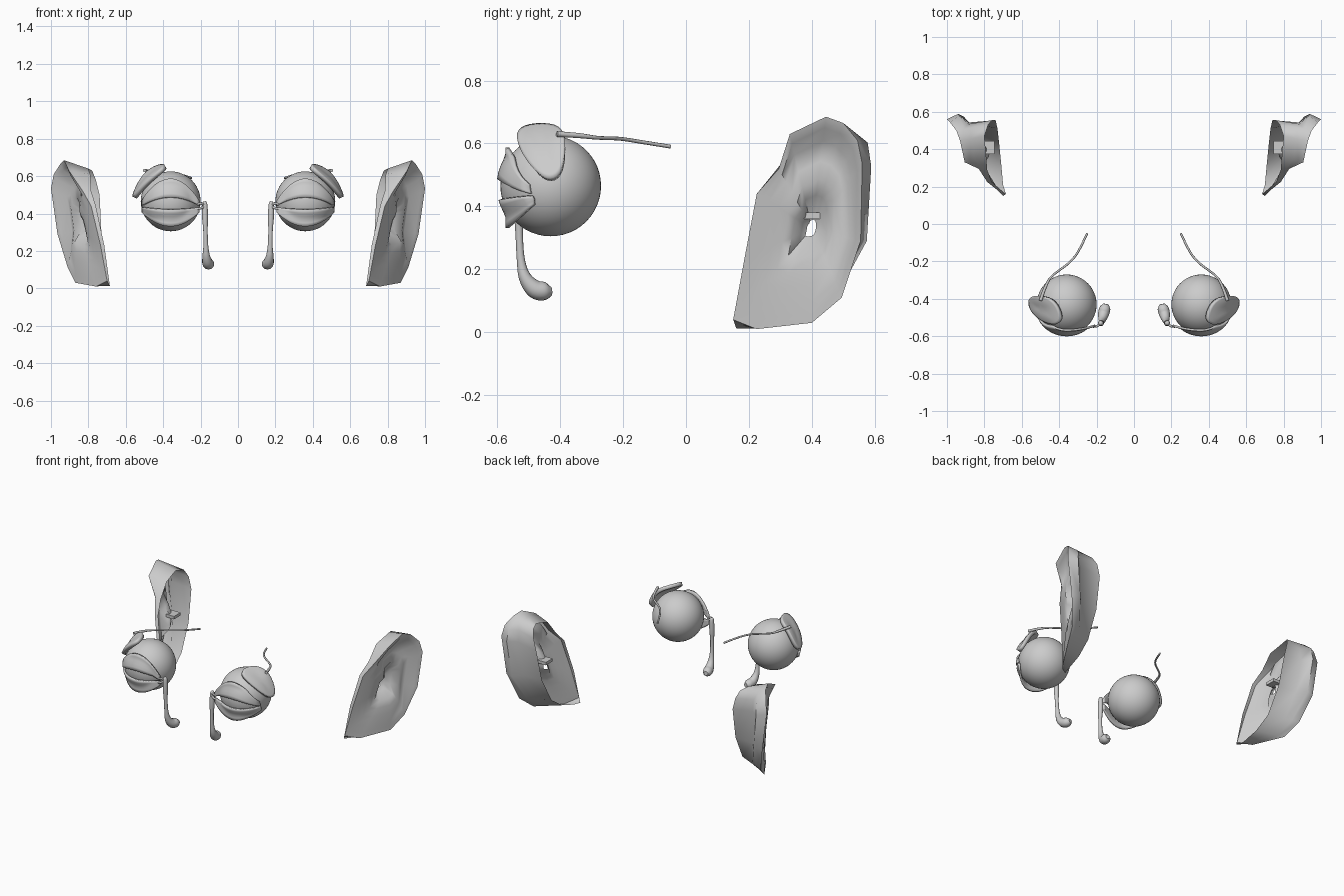
import bpy, bmesh, math
from mathutils import Vector

if "Cube" in bpy.data.objects:
    bpy.data.objects.remove(bpy.data.objects["Cube"])

EYE = Vector((0.36, -0.43, 0.465))


def finish(bm, name, angle=50, solid=0, subsurf=0):
    """Turn a bmesh of the +x side into a mirrored, smooth-shaded object."""
    bmesh.ops.recalc_face_normals(bm, faces=bm.faces[:])
    me = bpy.data.meshes.new(name)
    bm.to_mesh(me)
    bm.free()
    ob = bpy.data.objects.new(name, me)
    bpy.context.collection.objects.link(ob)
    bpy.ops.object.select_all(action='DESELECT')
    ob.select_set(True)
    bpy.context.view_layer.objects.active = ob
    bpy.ops.object.shade_smooth_by_angle(angle=math.radians(angle))
    if subsurf:
        ob.modifiers.new("Subdivision", 'SUBSURF').levels = subsurf
        ob.modifiers["Subdivision"].render_levels = subsurf
    if solid:
        m = ob.modifiers.new("Solidify", 'SOLIDIFY')
        m.thickness, m.offset = solid, 0
    m = ob.modifiers.new("Mirror", 'MIRROR')
    m.use_mirror_merge = False
    return ob


def loft(bm, rings, closed=True):
    """Bridge equal-length rows of points with quads."""
    rows = [[bm.verts.new(p) for p in r] for r in rings]
    n = len(rows[0])
    for a, b in zip(rows, rows[1:]):
        for i in range(n if closed else n - 1):
            j = (i + 1) % n
            bm.faces.new((a[i], a[j], b[j], b[i]))
    return rows


def tube(name, pts, sides=10, steps=4):
    """Round tube through (x, y, z, radius) points, eased between them."""
    P = [Vector(p) for p in pts]
    P = [P[0]] + P + [P[-1]]
    path = []
    for k in range(1, len(P) - 2):
        a, b, c, d = P[k - 1:k + 3]
        for s in range(steps):
            t = s / steps
            path.append(0.5 * (2 * b + (c - a) * t + (2 * a - 5 * b + 4 * c - d) * t * t
                               + (3 * b - a - 3 * c + d) * t ** 3))
    path.append(P[-1])
    rings = []
    for i, q in enumerate(path):
        d = (path[min(i + 1, len(path) - 1)] - path[max(i - 1, 0)]).to_3d().normalized()
        u = d.cross(Vector((1, 0.1, 0))).normalized()
        v = d.cross(u)
        rings.append([q.to_3d() + q.w * (u * math.cos(w) + v * math.sin(w))
                      for w in (2 * math.pi * k / sides for k in range(sides))])
    bm = bmesh.new()
    rows = loft(bm, rings)
    bm.faces.new(rows[0])
    bm.faces.new(rows[-1])
    return finish(bm, name)


def ball(name, centre, r):
    bm = bmesh.new()
    bmesh.ops.create_uvsphere(bm, u_segments=48, v_segments=24, radius=r)
    bmesh.ops.translate(bm, verts=bm.verts[:], vec=centre)
    return finish(bm, name)


# Eyeball
ball("eyeball", EYE, 0.16)


# Eyelids: crescents that hug the eyeball and flatten at the inner corner
def lid(name, corner, free, outer):
    sign = 1 if outer > 0 else -1
    rows = []
    for j in range(6):
        t = j / 5
        h = free + (outer - free) * t
        row = []
        for i in range(21):
            u = -1 + i / 10
            x = EYE.x + 0.152 * u
            z = corner + h * (1 - u * u) + 0.028 * (t - 0.5) * sign
            s = 0.166 ** 2 - (x - EYE.x) ** 2 - (z - EYE.z) ** 2
            front = -0.568 + (0.085 if u > 0 else 0.025) * u * u
            row.append((x, min(EYE.y - math.sqrt(max(s, 0.0)), front), z))
        rows.append(row)
    bm = bmesh.new()
    loft(bm, rows, closed=False)
    finish(bm, name, solid=0.012)


lid("upper_eyelid", 0.455, 0.045, 0.118)
lid("lower_eyelid", 0.42, -0.012, -0.075)

# Tear gland: padded flap over the upper outer eyeball
outline = [(.405, -.542, .63), (.38, -.50, .655), (.42, -.405, .655), (.50, -.38, .615),
           (.553, -.39, .505), (.555, -.43, .48), (.54, -.468, .50), (.49, -.515, .56)]
mid = Vector((.50, -.45, .60))
bm = bmesh.new()
flap = [Vector(p) for p in outline]
rows = loft(bm, [[mid + (p - mid) * 1.02 for p in flap],
                 [mid + (p - mid) * 0.55 for p in flap]])
bm.faces.new(rows[-1])
finish(bm, "tear_gland", solid=0.024, subsurf=2)

# Nerve running back from the gland
tube("gland_nerve", [(.50, -.41, .63, .009), (.475, -.34, .625, .008), (.44, -.28, .618, .006),
                     (.35, -.21, .615, .006), (.30, -.15, .606, .006), (.25, -.05, .59, .006)], 8)

# Tear sac, duct and its flared lower end
tube("tear_duct", [(.180, -.53, .465, .006), (.178, -.53, .45, .014), (.176, -.53, .38, .016),
                   (.174, -.53, .31, .012), (.172, -.525, .23, .013), (.170, -.512, .175, .02),
                   (.163, -.482, .138, .029), (.155, -.45, .13, .029), (.150, -.428, .13, .014)], 12)
for name, dz in (("upper_tear_canal", 0.012), ("lower_tear_canal", -0.012)):
    tube(name, [(.178, -.53, .44, .006), (.195, -.545, .442 + dz, .007), (.22, -.55, .436 + dz, .005)], 8)

# Ear: outer rim and the open edge that meets the head, walked in step
rim = [(.70, .15, .04), (.76, .225, .01), (.87, .40, .03), (.91, .495, .11), (.965, .555, .29),
       (1.0, .56, .535), (.985, .545, .61), (.95, .50, .665), (.93, .445, .685),
       (.905, .33, .63), (.83, .295, .52), (.785, .225, .44), (.735, .185, .23)]
head = [(.685, .16, .012), (.70, .21, .015), (.71, .32, .05), (.72, .42, .12), (.73, .51, .29),
        (.74, .555, .50), (.76, .555, .58), (.78, .53, .63), (.80, .47, .64),
        (.79, .36, .61), (.785, .29, .52), (.76, .225, .44), (.715, .185, .23)]
rim = [Vector(p) for p in rim]
head = [Vector(p) for p in head]
pit = Vector((.79, .40, .33))


def inward(t, lobe_dx, helix_dx):
    """Ring pulled towards the ear hole; lobe/front and curled rim move apart."""
    return [p.lerp(pit, t) + Vector((helix_dx if 4 <= i <= 9 else lobe_dx, 0, 0))
            for i, p in enumerate(rim)]


def behind(t, dy):
    """Ring on the back of the ear between head edge and rim."""
    return [h.lerp(r, t) + Vector((0, dy, 0)) * (4 <= i <= 6)
            for i, (h, r) in enumerate(zip(head, rim))]


bm = bmesh.new()
loft(bm, [head, behind(.55, -.015), behind(.77, .03), rim,
          inward(.10, .008, .0), inward(.22, .018, -.04),
          inward(.40, .03, -.015), inward(.56, .04, .01), inward(.70, .04, -.01),
          inward(.84, .0, -.02), inward(.92, -.01, -.02)])
finish(bm, "ear", angle=60)

# Short ear canal stub behind the hole
bm = bmesh.new()
bmesh.ops.create_cube(bm, size=1)
bmesh.ops.scale(bm, verts=bm.verts[:], vec=(.06, .07, .02))
bmesh.ops.translate(bm, verts=bm.verts[:], vec=(.775, .41, .37))
finish(bm, "ear_canal", angle=30)
